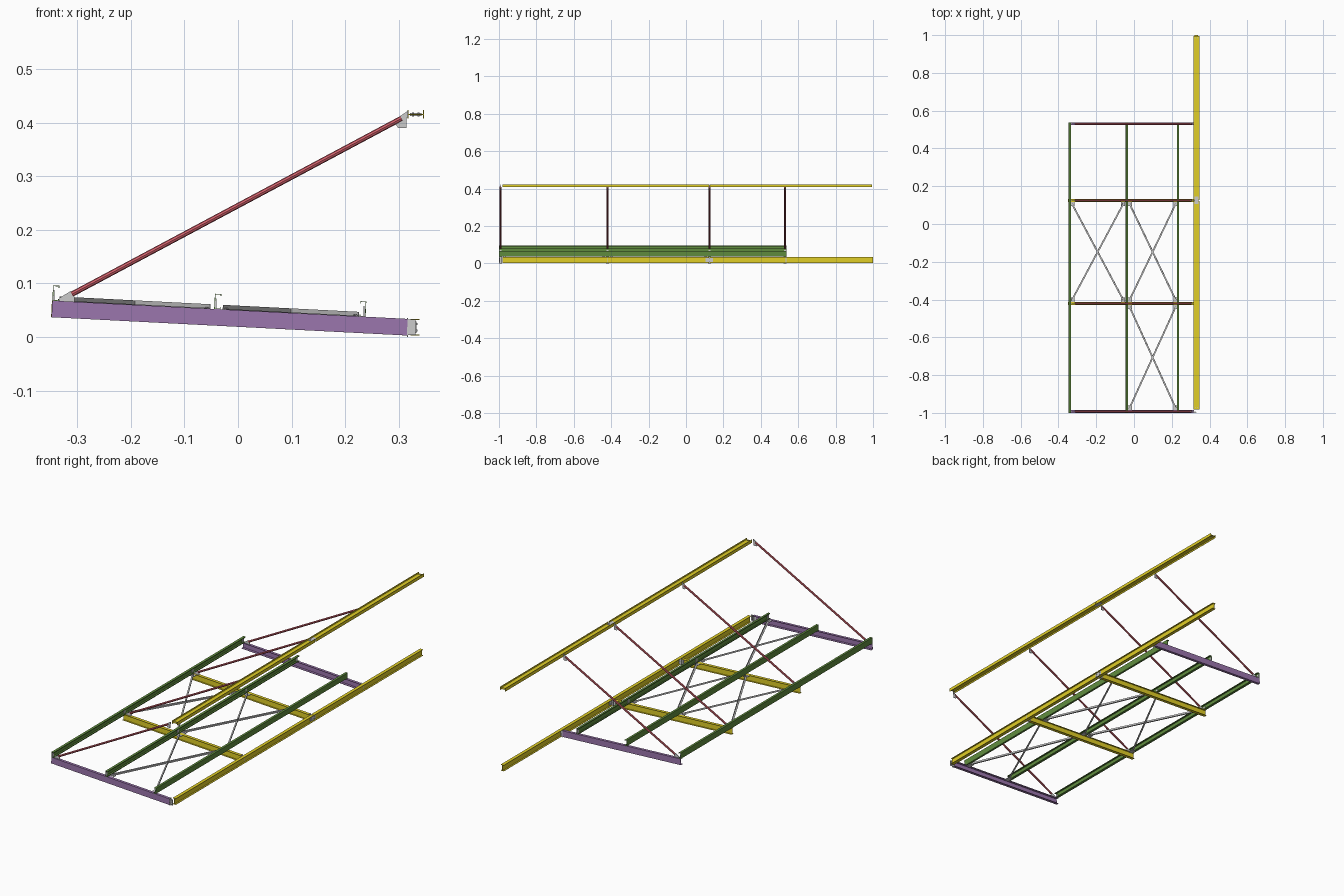
import bpy
from mathutils import Vector as V

if "Cube" in bpy.data.objects:
    bpy.data.objects.remove(bpy.data.objects["Cube"])

S = 0.0513                                  # roof slope
SLOPE_UP = (S, 0, 1)


def roof(x):                                # top surface of the rafters
    return 0.068 - (x + 0.348) * S


def mat(name, col):
    m = bpy.data.materials.new(name)
    m.diffuse_color = (*col, 1)
    m.use_nodes = True
    m.node_tree.nodes["Principled BSDF"].inputs["Base Color"].default_value = m.diffuse_color
    return m


YELLOW = mat("yellow_steel", (0.75, 0.62, 0.02))
GREEN = mat("green_steel", (0.12, 0.27, 0.05))
PURPLE = mat("purple_steel", (0.33, 0.18, 0.42))
RED = mat("red_steel", (0.65, 0.12, 0.15))


def extrude(name, prof, p, q, up=(0, 0, 1), m=None):
    """Extrude a 2D profile (side, up) from p to q."""
    p, q, up = V(p), V(q), V(up)
    d = (q - p).normalized()
    side = d.cross(up).normalized()
    up = side.cross(d)
    n = len(prof)
    verts = [o + side * a + up * b for o in (p, q) for a, b in prof]
    faces = [(i, (i + 1) % n, n + (i + 1) % n, n + i) for i in range(n)]
    faces += [tuple(range(n))[::-1], tuple(range(n, 2 * n))]
    area = sum(prof[i][0] * prof[(i + 1) % n][1] - prof[(i + 1) % n][0] * prof[i][1] for i in range(n))
    # side x up points against the sweep, so flip as the winding needs
    if area > 0:
        faces = [f[::-1] for f in faces]
    me = bpy.data.meshes.new(name)
    me.from_pydata(verts, [], faces)
    ob = bpy.data.objects.new(name, me)
    bpy.context.collection.objects.link(ob)
    if m:
        me.materials.append(m)
    return ob


def rect(a0, b0, a1, b1):
    return [(a0, b0), (a1, b0), (a1, b1), (a0, b1)]


def i_section(w, h, tf=0.0018, tw=0.0014):
    w, h, t = w / 2, h / 2, tw / 2
    half = [(t, -h + tf), (w, -h + tf), (w, -h), (-w, -h), (-w, -h + tf), (-t, -h + tf)]
    return half + [(-a, -b) for a, b in half]


def channel(w, h, t=0.0018):                # web at a = 0, flanges towards +w
    k = t if w > 0 else -t
    return [(0, 0), (w, 0), (w, t), (k, t), (k, h - t), (w, h - t), (w, h), (0, h)]


def lipped_channel(w, h, lip=0.004, t=0.0013):
    k = t if w > 0 else -t
    return [(0, 0), (w, 0), (w, lip), (w - k, lip), (w - k, t), (k, t),
            (k, h - t), (w - k, h - t), (w - k, h - lip), (w, h - lip), (w, h), (0, h)]


def angle(w, t=0.0013):
    return [(0, 0), (w, 0), (w, t), (t, t), (t, w), (0, w)]


def bolt(name, c, axis, length=0.007, r=0.0022):
    hexa = [(r, 0), (r / 2, .87 * r), (-r / 2, .87 * r), (-r, 0), (-r / 2, -.87 * r), (r / 2, -.87 * r)]
    c, axis = V(c), V(axis)
    extrude(name, hexa, c - axis * length / 2, c + axis * length / 2, V((1, 0, 0)))


def plate_xz(name, pts, y, t=0.003):        # flat plate in the x-z plane
    extrude(name, pts, (0, y - t / 2, 0), (0, y + t / 2, 0))


FRAMES = [-0.992, -0.42, 0.125, 0.53]
JOINT = 0.125

# wall beams, each in two lengths meeting at the joint
for k, (y0, y1) in enumerate([(-0.982, JOINT - 0.002), (JOINT + 0.002, 1.0)]):
    extrude(f"lower_wall_beam_{k}", i_section(0.017, 0.031), (0.33, y0, 0.0185), (0.33, y1, 0.0185), m=YELLOW)
    extrude(f"upper_wall_beam_{k}", i_section(0.016, 0.031), (0.3315, y0, 0.4155),
            (0.3315, y1 - 0.005 * k, 0.4155), (1, 0, 0), YELLOW)

# splice plates and bolts at the joint
for s in (-1, 1):
    extrude("lower_splice_plate", rect(-0.001, -0.011, 0.001, 0.011),
            (0.33 + s * 0.0018, JOINT - 0.02, 0.0185), (0.33 + s * 0.0018, JOINT + 0.02, 0.0185))
    extrude("upper_splice_plate", rect(-0.011, -0.001, 0.011, 0.001),
            (0.3315, JOINT - 0.02, 0.4155 + s * 0.0018), (0.3315, JOINT + 0.02, 0.4155 + s * 0.0018))
for y in (JOINT - 0.012, JOINT + 0.012, -0.972, 0.985):
    for x in (0.3265, 0.3365):
        bolt("upper_beam_bolt", (x, y, 0.4155), (0, 0, 1))
for y in (JOINT - 0.012, JOINT + 0.012):
    for z in (0.0125, 0.0245):
        extrude("lower_beam_bolt", rect(-0.002, -0.002, 0.002, 0.002), (0.3255, y, z), (0.3345, y, z))

# rafters, tie rods and their connection plates
tube = [(0.005, 0), (0.0035, 0.0035), (0, 0.005), (-0.0035, 0.0035),
        (-0.005, 0), (-0.0035, -0.0035), (0, -0.005), (0.0035, -0.0035)]
for i, y in enumerate(FRAMES):
    x0, x1 = -0.348, 0.315
    if i in (0, 3):                         # end channels, web outwards
        s = 1 if i == 0 else -1
        yo = y - s * 0.008
        extrude(f"end_rafter_{i}", channel(-s * 0.014, 0.031), (x0, yo, roof(x0) - 0.031),
                (x1, yo, roof(x1) - 0.031), SLOPE_UP, PURPLE)
        py = y - s * 0.0045
    else:
        extrude(f"middle_rafter_{i}", i_section(0.016, 0.031), (x0, y, roof(x0) - 0.0155),
                (x1, y, roof(x1) - 0.0155), SLOPE_UP, YELLOW)
        py = y + 0.0025
    plate_xz(f"rafter_fin_plate_{i}", rect(0.305, 0.004, 0.331, 0.033), py)
    extrude(f"rafter_end_plate_{i}", rect(-0.008, -0.018, 0.008, 0.018), (0.315, y, 0.018), (0.317, y, 0.018))
    for x in (0.318, 0.326):
        for z in (0.010, 0.0185, 0.027):
            bolt("fin_plate_bolt", (x, py, z), (0, 1, 0), 0.006, 0.0018)

    extrude(f"tie_rod_{i}", tube, (-0.31, y, 0.080), (0.305, y, 0.408), m=RED)
    plate_xz(f"tie_rod_foot_plate_{i}", [(-0.333, 0.066), (-0.305, 0.0645), (-0.305, 0.075),
                                         (-0.312, 0.086), (-0.333, 0.073)], y)
    plate_xz(f"tie_rod_head_plate_{i}", [(0.299, 0.390), (0.314, 0.390), (0.314, 0.408), (0.317, 0.410),
                                         (0.317, 0.422), (0.290, 0.404)], y)

# purlins
for name, x, w in (("eaves_purlin", -0.3465, 0.012), ("middle_purlin", -0.0445, 0.012),
                   ("wall_side_purlin", 0.238, -0.011)):
    extrude(name, lipped_channel(w, 0.0285), (x, -1.0, roof(x)), (x, 0.537, roof(x)), SLOPE_UP, GREEN)
    for y in FRAMES:                        # cleats inside the purlin
        cx = x + w * 0.25
        extrude("purlin_cleat", rect(-0.001, 0.001, 0.001, 0.02), (cx, y - 0.006, roof(cx)),
                (cx, y + 0.006, roof(cx)))

# crossed bracing angles with corner gussets
BAYS = [(-0.33, -0.055, -0.405, 0.11), (-0.025, 0.222, -0.405, 0.11), (-0.025, 0.222, -0.977, -0.435)]
for k, (xa, xb, ya, yb) in enumerate(BAYS):
    for j, (y0, y1) in enumerate([(ya, yb), (yb, ya)]):
        extrude(f"brace_{k}_{j}", [(a - 0.004, b) for a, b in angle(0.0085)],
                (xa, y0, roof(xa)), (xb, y1, roof(xb)), SLOPE_UP)
    for x, sx in ((xa, 1), (xb, -1)):
        for y, sy in ((ya, 1), (yb, -1)):
            a, b = x - sx * 0.008, x + sx * 0.014
            h = 0.015
            extrude("brace_gusset", rect(-h, -0.002, h, 0), (a, y, roof(a)), (b, y, roof(b)), SLOPE_UP)
            for t in (0.003, 0.010):
                bolt("brace_bolt", (x + sx * t * 0.55, y + sy * t, roof(x)), (0, 0, 1), 0.006, 0.0018)
